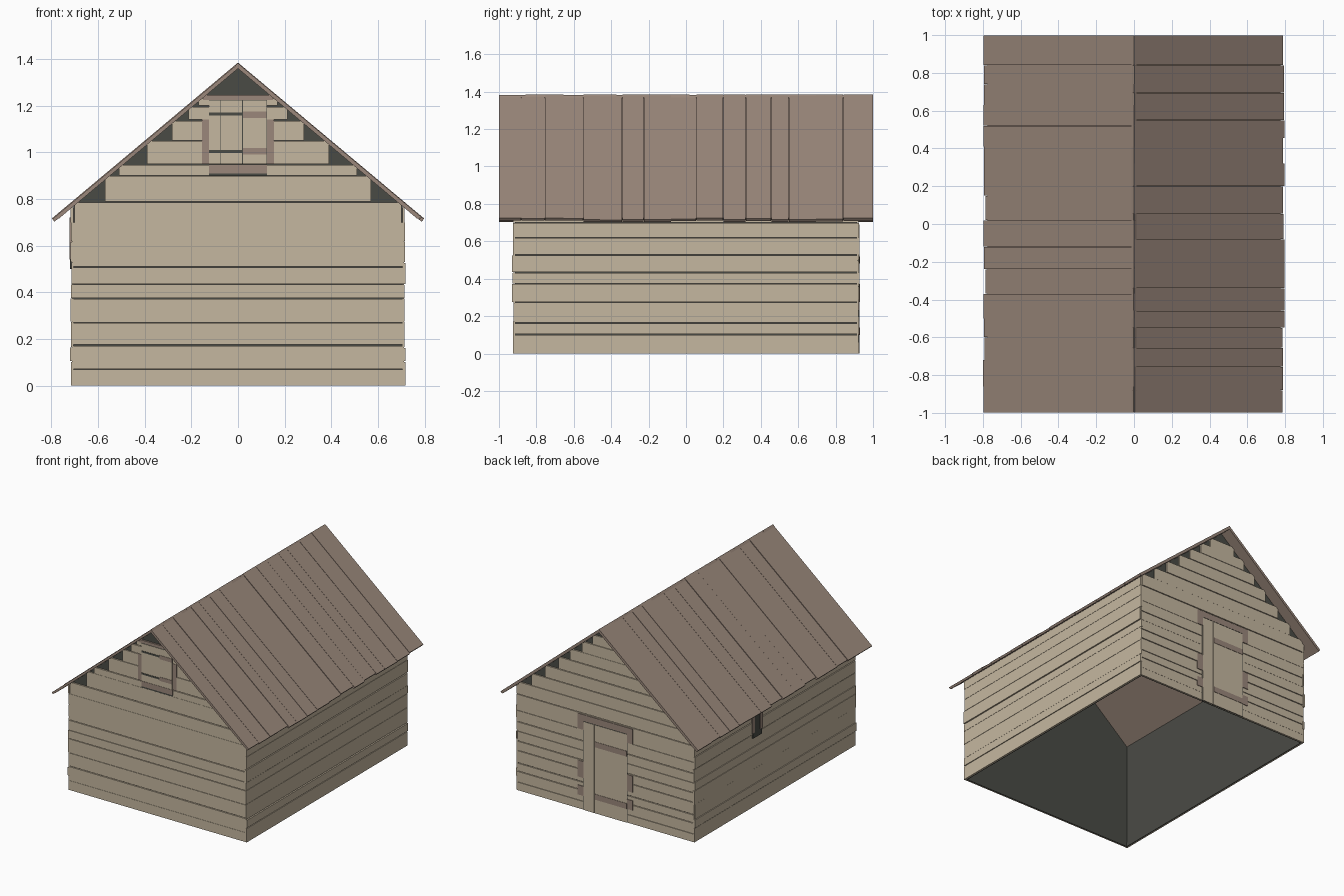
import bpy, bmesh, math, random
from mathutils import Matrix, Vector

random.seed(4)
old = bpy.data.objects.get("Cube")
if old:
    bpy.data.objects.remove(old)


def material(name, rgb):
    m = bpy.data.materials.new(name)
    m.use_nodes = True
    m.diffuse_color = (*rgb, 1)
    m.node_tree.nodes["Principled BSDF"].inputs["Base Color"].default_value = (*rgb, 1)
    return m


TAN = material("pale timber", (0.56, 0.475, 0.35))
BROWN = material("brown timber", (0.325, 0.245, 0.198))
DARK = material("dark inner wall", (0.068, 0.07, 0.06))

HALF_X, HALF_Y = 0.705, 0.915     # inner shell
RIDGE, SLOPE = 1.385, 0.8375      # roof top line
PITCH = math.atan(SLOPE)
ROOF_LEN = 1.03


def finish(name, bm, mat):
    mesh = bpy.data.meshes.new(name)
    bm.to_mesh(mesh)
    bm.free()
    mesh.materials.append(mat)
    ob = bpy.data.objects.new(name, mesh)
    bpy.context.collection.objects.link(ob)
    return ob


def boxes(name, spans, mat, frame=Matrix()):
    """One object from boxes given as ((x0, x1), (y0, y1), (z0, z1))."""
    bm = bmesh.new()
    for span in spans:
        centre = Vector([(a + b) / 2 for a, b in span])
        size = [abs(b - a) for a, b in span]
        bmesh.ops.create_cube(bm, size=1, matrix=frame @ Matrix.Translation(centre)
                              @ Matrix.Diagonal((*size, 1)))
    return finish(name, bm, mat)


def pairs(seq):
    return zip(seq, seq[1:])


# Dark shell: gabled walls, open below and under the roof
def roof_under(x):
    return RIDGE - 0.015 - SLOPE * x


outline = [(-HALF_X, 0), (-HALF_X, roof_under(HALF_X)), (0, roof_under(0)),
           (HALF_X, roof_under(HALF_X)), (HALF_X, 0)]
bm = bmesh.new()
front, back = [[bm.verts.new((x, y, z)) for x, z in outline] for y in (-HALF_Y, HALF_Y)]
bm.faces.new(front)
bm.faces.new(back[::-1])
bm.faces.new((front[1], front[0], back[0], back[1]))
bm.faces.new((front[4], front[3], back[3], back[4]))
bmesh.ops.recalc_face_normals(bm, faces=bm.faces)
shell = finish("inner_walls", bm, DARK)
thick = shell.modifiers.new("thickness", "SOLIDIFY")
thick.thickness = 0.008
thick.offset = -1


# Horizontal wall planks, stepped in under the gables
def gable_planks(name, levels, side):
    spans = []
    for z0, z1 in pairs(levels):
        half = min(HALF_X + 0.006, (RIDGE - 0.008 - z1) / SLOPE)
        depth = random.uniform(0.008, 0.011)
        gap = random.choice((0.002, 0.005))
        spans.append(((-half, half), (side * HALF_Y, side * (HALF_Y + depth)),
                      (z0, z1 - gap)))
    boxes(name, spans, TAN)


gable_planks("front_planks", [0, .07, .175, .27, .375, .435, .51, .7, .79, .9,
                              .95, 1.05, 1.14, 1.2, 1.235], -1)
gable_planks("back_planks", [0, .06, .14, .2, .29, .36, .43, .5, .58, .7, .79,
                             .88, .97, 1.06, 1.14, 1.22, 1.29], 1)

for name, side in (("left", 1), ("right", -1)):
    spans = []
    for z0, z1 in pairs([0, .105, .165, .275, .375, .435, .53, .62, .7, .765]):
        depth = random.uniform(0.008, 0.015)
        spans.append(((side * HALF_X, side * (HALF_X + depth)),
                      (-random.uniform(.92, .93), random.uniform(.92, .93)),
                      (z0, z1 - random.choice((0.002, 0.005)))))
    boxes(name + "_planks", spans, TAN)

# Roof: a thin continuous sheet under boards of uneven length and thickness
SEAMS = {1: [-1, -.88, -.755, -.655, -.55, -.46, -.34, -.225, -.08, .055, .2,
             .32, .455, .55, .695, .84, 1],
         -1: [-1, -.86, -.72, -.6, -.5, -.37, -.24, -.12, .02, .15, .27, .41,
              .52, .63, .74, .84, 1]}
for name, side in (("left", 1), ("right", -1)):
    frame = Matrix.Translation((0, 0, RIDGE)) @ Matrix.Rotation(side * PITCH, 4, "Y")
    boxes(name + "_roof_sheet", [((0, side * (ROOF_LEN - 0.01)), (-0.999, 0.999),
                                  (-0.02, -0.008))], BROWN, frame)
    boards = []
    for y0, y1 in pairs(SEAMS[side]):
        end = ROOF_LEN + random.uniform(-0.004, 0.012)
        boards.append(((0, side * end), (y0 + 0.001, y1 - 0.001),
                       (-0.018, random.uniform(-0.004, 0))))
    boxes(name + "_roof_boards", boards, BROWN, frame)


def plates(name, rects, mat, side, top):
    """Thin plates on a gable wall, each as (x0, x1, z0, z1)."""
    boxes(name, [((x0, x1), (side * HALF_Y, side * (HALF_Y + top)), (z0, z1))
                 for x0, x1, z0, z1 in rects], mat)


# Front loft hatch
plates("hatch_frame", [(-.155, -.125, .95, 1.14), (.125, .155, .95, 1.14),
                       (-.125, .125, .91, .948), (-.15, .15, 1.225, 1.245)],
       BROWN, -1, 0.012)
plates("hatch_recess", [(-.125, .125, .9, .91), (-.125, .125, .95, 1.225)], DARK, -1, 0.0115)
plates("hatch_boards", [(-.125, -.078, .95, 1.222), (-.075, .018, .95, 1.222),
                        (.021, .122, .95, 1.222)], TAN, -1, 0.0135)
plates("hatch_battens", [(.021, .122, z, z + .028) for z in (.99, 1.147)], BROWN, -1, 0.016)
plates("hatch_hinges", [(-.125, .02, z, z + .012) for z in (.998, 1.158)], DARK, -1, 0.016)

# Back door, with jambs showing between the planks
jambs = [(z0, z1) for z0, z1 in ((.1, .17), (.23, .35), (.58, .65))]
plates("door_frame", [(-.22, .22, .645, .69)]
       + [(s * .175, s * .22, z0, z1) for s in (-1, 1) for z0, z1 in jambs],
       BROWN, 1, 0.013)
plates("door_recess", [(-.178, .178, 0, .645)], DARK, 1, 0.0115)
plates("door_boards", [(.087, .175, 0, .64), (-.175, .083, 0, .64)], TAN, 1, 0.0135)
plates("door_battens", [(-.175, .08, z, z + .04) for z in (.1, .48)], BROWN, 1, 0.016)

# Small side window under the right eave
wall = -HALF_X
boxes("side_window_pane", [((wall, wall - .016), (.16, .26), (.5, .7))], DARK)
boxes("side_window_frame", [((wall, wall - .018), (y, y + .03), (.54, .72))
                            for y in (.15, .24)]
      + [((wall, wall - .018), (.15, .27), (.66, .72))], BROWN)
